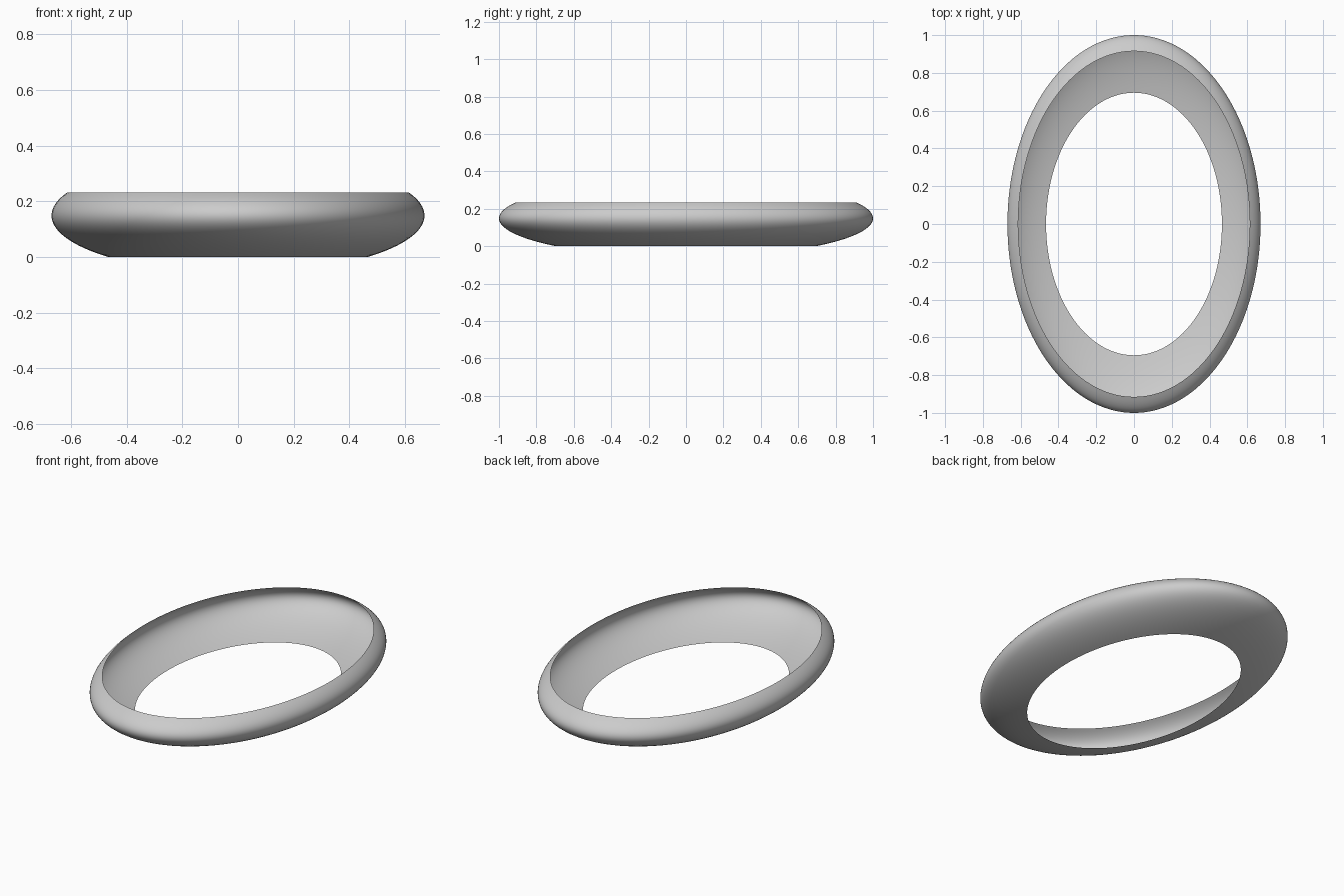
import bpy, bmesh, math

if "Cube" in bpy.data.objects:
    bpy.data.objects.remove(bpy.data.objects["Cube"])

SEGMENTS, RINGS = 160, 24
RX, RY, RZ = 0.67, 1.0, 0.207      # ellipsoid half-axes
CENTRE_Z = 0.149                   # height of the widest ring
LOW = -math.acos(0.695)            # latitude of the bottom opening
HIGH = math.acos(0.915)            # latitude of the top opening

# Open elliptical band: a thin slice of an ellipsoid shell
bm = bmesh.new()
rings = []
for i in range(RINGS + 1):
    a = LOW + (HIGH - LOW) * i / RINGS
    z = CENTRE_Z + RZ * math.sin(a)
    rings.append([bm.verts.new((RX * math.cos(a) * math.cos(t),
                                RY * math.cos(a) * math.sin(t), z))
                  for t in (2 * math.pi * k / SEGMENTS for k in range(SEGMENTS))])
for lower, upper in zip(rings, rings[1:]):
    for k in range(SEGMENTS):
        n = (k + 1) % SEGMENTS
        bm.faces.new((lower[k], lower[n], upper[n], upper[k])).smooth = True

# Set the lower rim on the ground
base = min(v.co.z for v in bm.verts)
bmesh.ops.translate(bm, verts=bm.verts, vec=(0, 0, -base))

mesh = bpy.data.meshes.new("oval_band")
bm.to_mesh(mesh)
bm.free()
band = bpy.data.objects.new("oval_band", mesh)
bpy.context.collection.objects.link(band)
